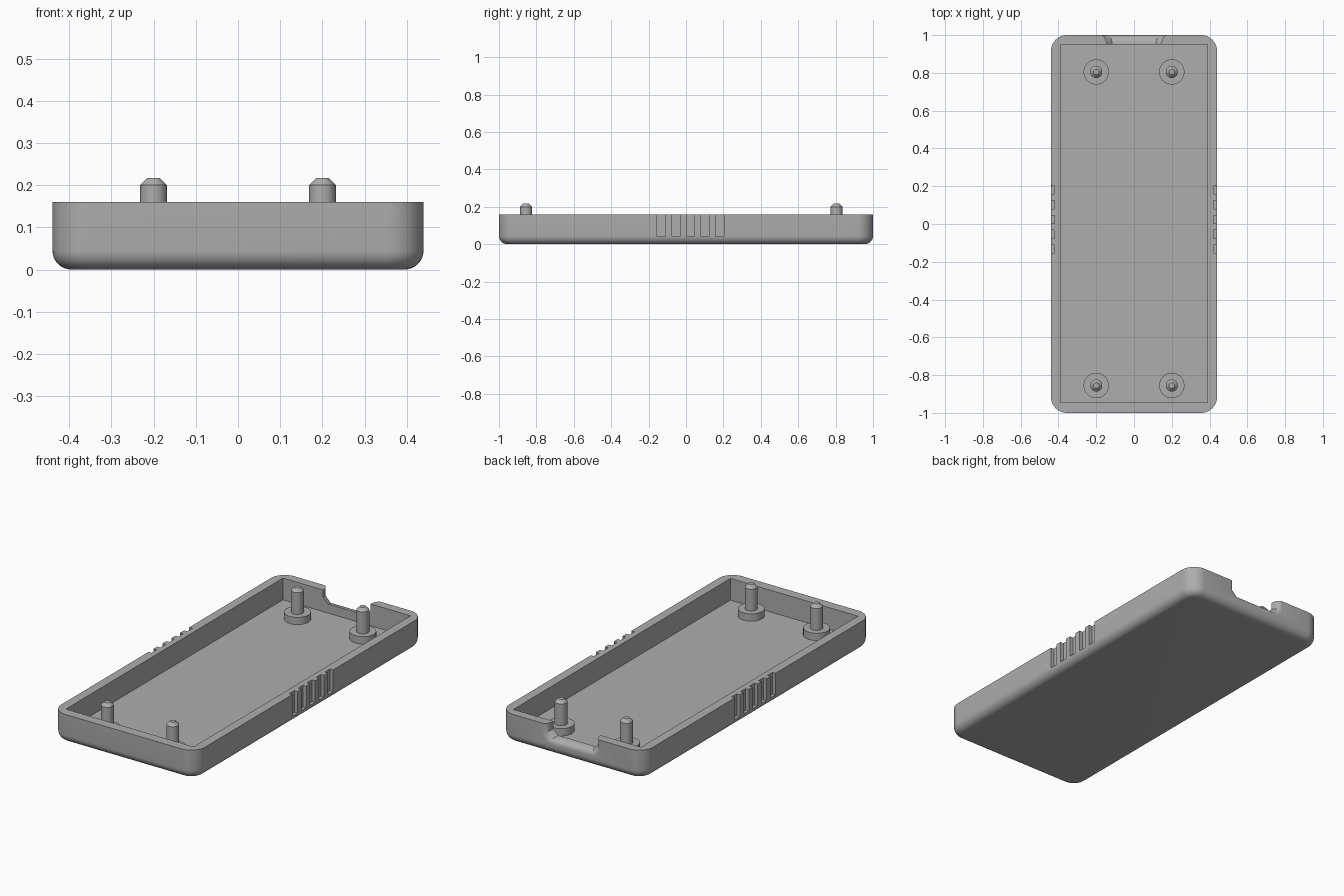
import bpy, bmesh, math
from mathutils import Matrix, Vector

cube = bpy.data.objects.get("Cube")
if cube:
    bpy.data.objects.remove(cube, do_unlink=True)

grey = bpy.data.materials.new("plain_grey")
grey.use_nodes = True
GREY = (0.42, 0.42, 0.42, 1)
grey.diffuse_color = GREY
grey.node_tree.nodes["Principled BSDF"].inputs["Base Color"].default_value = GREY

W, L, H = 0.44, 1.0, 0.16      # half width, half length, wall height
FLOOR = 0.04


def add_object(name, bm):
    bmesh.ops.recalc_face_normals(bm, faces=bm.faces)
    mesh = bpy.data.meshes.new(name)
    bm.to_mesh(mesh)
    bm.free()
    mesh.materials.append(grey)
    ob = bpy.data.objects.new(name, mesh)
    bpy.context.collection.objects.link(ob)
    return ob


def add_box(bm, low, high):
    low, high = Vector(low), Vector(high)
    size = high - low
    mat = Matrix.Translation((low + high) / 2) @ Matrix.Diagonal((*size, 1))
    return bmesh.ops.create_cube(bm, size=1, matrix=mat)


def loft(bm, rings):
    """Closed solid through rings of equal point count."""
    loops = [[bm.verts.new(p) for p in ring] for ring in rings]
    n = len(loops[0])
    for a, b in zip(loops, loops[1:]):
        for i in range(n):
            j = (i + 1) % n
            bm.faces.new((a[i], a[j], b[j], b[i]))
    bm.faces.new(loops[0][::-1])
    bm.faces.new(loops[-1])


def smooth(ob, angle=30):
    bpy.ops.object.select_all(action='DESELECT')
    ob.select_set(True)
    bpy.context.view_layer.objects.active = ob
    bpy.ops.object.shade_smooth_by_angle(angle=math.radians(angle))


def cut(target, cutter):
    mod = target.modifiers.new(cutter.name, 'BOOLEAN')
    mod.operation = 'DIFFERENCE'
    mod.solver = 'EXACT'
    mod.object = cutter
    bpy.context.view_layer.objects.active = target
    bpy.ops.object.modifier_apply(modifier=mod.name)
    bpy.data.objects.remove(cutter, do_unlink=True)


# Tray body: rounded vertical corners, rounded bottom edge
bm = bmesh.new()
add_box(bm, (-W, -L, 0), (W, L, H))
upright = [e for e in bm.edges if abs(e.verts[0].co.z - e.verts[1].co.z) > 0.1]
bmesh.ops.bevel(bm, geom=upright, offset=0.085, segments=10, profile=0.5, affect='EDGES')
bottom = [e for e in bm.edges if all(v.co.z < 0.001 for v in e.verts)]
bmesh.ops.bevel(bm, geom=bottom, offset=0.045, segments=8, profile=0.5, affect='EDGES')
tray = add_object("tray", bm)

# Square-cornered cavity
bm = bmesh.new()
add_box(bm, (-0.39, -0.945, FLOOR), (0.39, 0.95, 0.3))
cut(tray, add_object("cavity_cutter", bm))

# Grip grooves on both sides
bm = bmesh.new()
for side in (-1, 1):
    for i in range(5):
        y = 0.024 + (i - 2) * 0.078
        x0, x1 = sorted((side * 0.421, side * 0.5))
        add_box(bm, (x0, y - 0.022, FLOOR), (x1, y + 0.022, 0.3))
cut(tray, add_object("groove_cutter", bm))


# Cable opening in the back wall, flared outward
def opening(y, flare):
    top, low, z = 0.145 + flare, 0.115 + flare, 0.09 - flare
    half = [(low, z), (top, z + 0.03), (top, 0.3)]
    return [(x, y, h) for x, h in half] + [(-x, y, h) for x, h in half[::-1]]


R = 0.03
rings = [opening(0.9, 0)]
for i in range(9):
    a = math.pi / 2 * i / 8
    rings.append(opening(0.949 + 0.051 * math.sin(a), R * (1 - math.cos(a))))
rings.append(opening(1.05, R))
bm = bmesh.new()
loft(bm, rings)
cut(tray, add_object("opening_cutter", bm))
smooth(tray)


# Stepped pegs standing on round bosses
def lathe(name, profile, x, y, sides=32):
    bm = bmesh.new()
    loft(bm, [[(x + r * math.cos(2 * math.pi * k / sides),
                y + r * math.sin(2 * math.pi * k / sides), z)
               for k in range(sides)] for r, z in profile])
    smooth(add_object(name, bm))


PEG = [(0.067, FLOOR - 0.01), (0.067, 0.08), (0.032, 0.08), (0.032, 0.2), (0.015, 0.217)]
for end, y in (("front", -0.855), ("back", 0.805)):
    for side, x in (("right", -0.2), ("left", 0.2)):
        lathe(f"{end}_{side}_peg", PEG, x, y)
